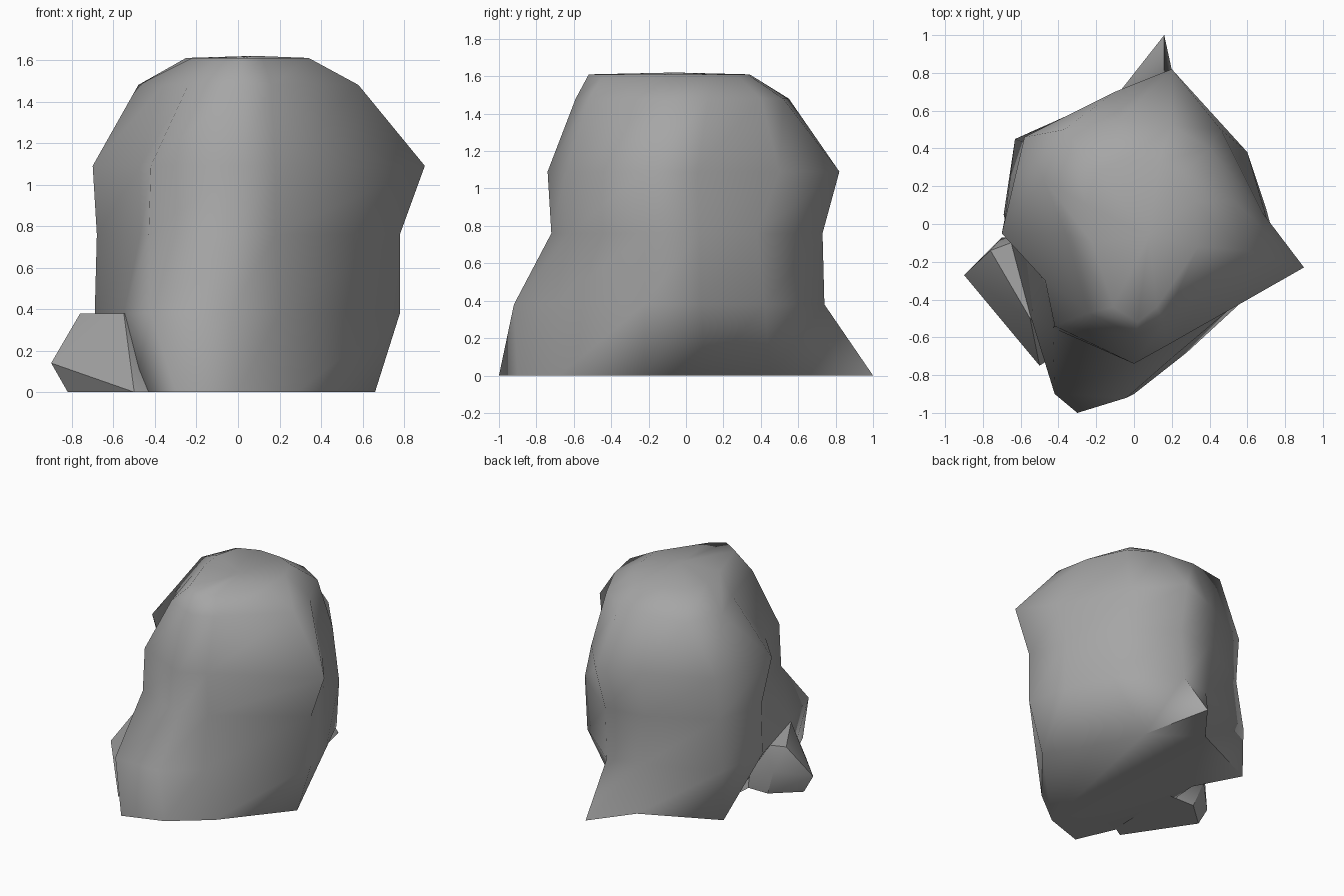
import bpy, bmesh

if "Cube" in bpy.data.objects:
    bpy.data.objects.remove(bpy.data.objects["Cube"])

stone = bpy.data.materials.new("stone_grey")
stone.diffuse_color = (.38, .38, .38, 1)
stone.use_nodes = True
stone.node_tree.nodes["Principled BSDF"].inputs["Base Color"].default_value = stone.diffuse_color


def finish(bm, name, angle):
    bmesh.ops.recalc_face_normals(bm, faces=bm.faces[:])
    me = bpy.data.meshes.new(name)
    bm.to_mesh(me)
    bm.free()
    me.materials.append(stone)
    ob = bpy.data.objects.new(name, me)
    bpy.context.collection.objects.link(ob)
    bpy.ops.object.select_all(action='DESELECT')
    ob.select_set(True)
    bpy.context.view_layer.objects.active = ob
    bpy.ops.object.shade_smooth_by_angle(angle=angle)
    return ob


# Boulder cross-sections, bottom to top, counter-clockwise from the right corner
SECTIONS = {
    0.0: [(.66, -.22), (.45, .10), (.28, .45), (.16, 1.0), (-.07, .70), (-.63, .44),
          (-.45, .10), (-.50, -.55), (-.30, -1.0), (0, -.90), (.28, -.68)],
    .38: [(.78, -.22), (.70, .08), (.55, .42), (.16, .74), (-.10, .67), (-.63, .45),
          (-.69, .05), (-.55, -.48), (-.42, -.90), (-.04, -.92), (.20, -.71)],
    .76: [(.78, -.22), (.69, .07), (.60, .38), (.18, .73), (-.12, .68), (-.58, .43),
          (-.68, .05), (-.47, -.32), (-.43, -.55), (0, -.72), (.18, -.62)],
    1.09: [(.90, -.23), (.68, .06), (.46, .50), (.20, .82), (-.10, .70), (-.58, .46),
           (-.70, -.05), (-.47, -.30), (-.42, -.54), (0, -.74), (.18, -.64)],
    1.48: [(.58, -.14), (.53, .12), (.40, .40), (.20, .52), (-.08, .55), (-.37, .50),
           (-.48, .24), (-.36, -.05), (-.24, -.47), (.01, -.59), (.16, -.52)],
    1.61: [(.34, -.12), (.32, .12), (.26, .27), (.13, .33), (-.05, .34), (-.20, .28),
           (-.25, .10), (-.22, -.10), (-.11, -.44), (.02, -.52), (.12, -.44)],
}

bm = bmesh.new()
rings = [[bm.verts.new((x, y, z)) for x, y in pts] for z, pts in SECTIONS.items()]
n = len(rings[0])
for low, high in zip(rings, rings[1:]):
    for i in range(n):
        j = (i + 1) % n
        bm.faces.new((low[i], low[j], high[j], high[i]))
bm.faces.new(rings[0][::-1])
# nearly flat crown on top
crown = bm.verts.new((.08, -.06, 1.62))
for i in range(n):
    bm.faces.new((rings[-1][i], rings[-1][(i + 1) % n], crown))
finish(bm, "boulder_body", 1.35)

# Rock ledge sticking out at the front left, with sloping front
bm = bmesh.new()
for co in [(-.82, -.27, 0), (-.63, -.10, 0), (-.40, -.10, 0), (-.42, -.70, 0), (-.50, -.75, 0),
           (-.90, -.27, .14), (-.70, -.07, .20),
           (-.76, -.14, .38), (-.60, -.08, .38), (-.55, -.50, .38), (-.42, -.30, .38)]:
    bm.verts.new(co)
bmesh.ops.convex_hull(bm, input=bm.verts[:])
finish(bm, "side_ledge", .6)
